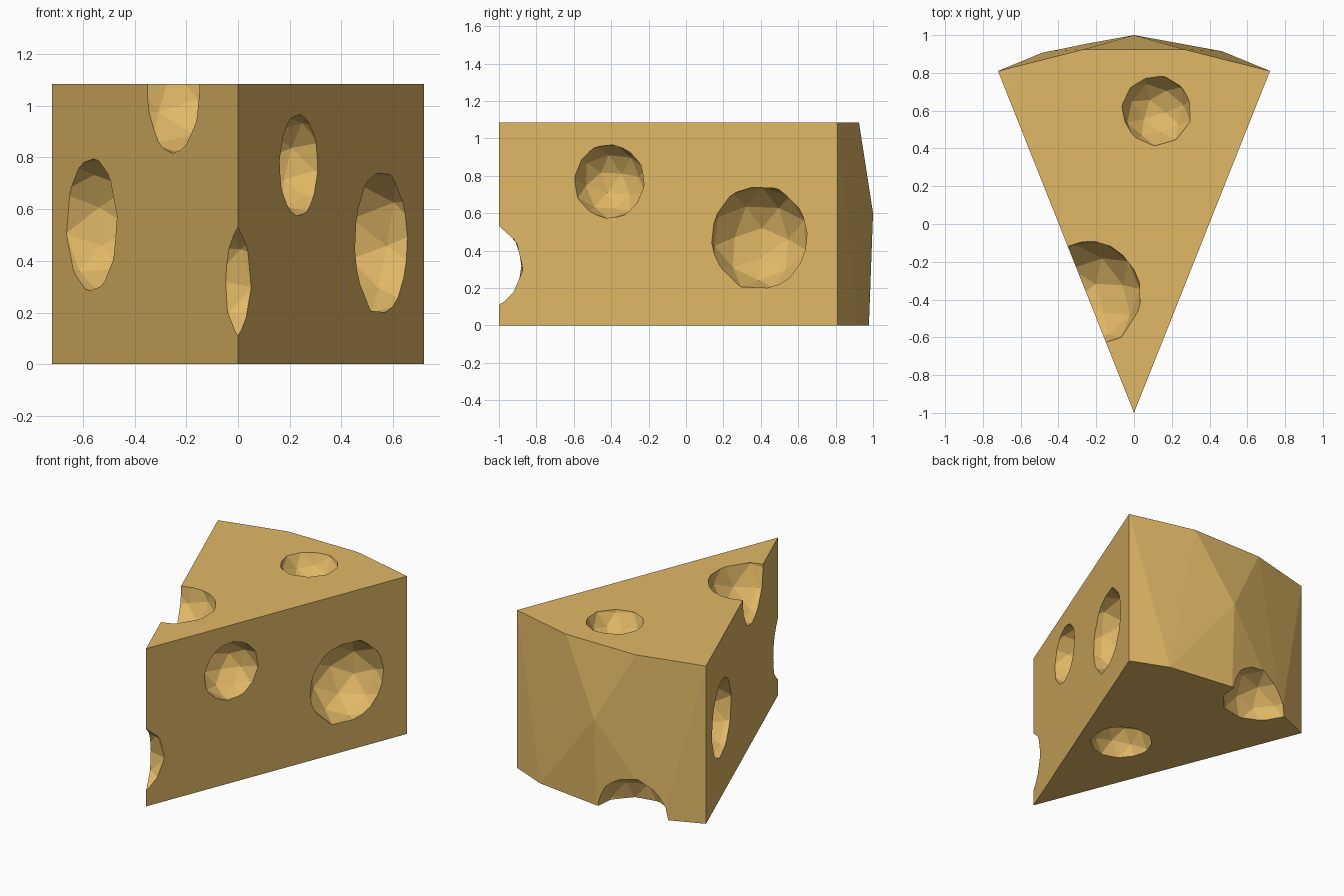
import bpy, bmesh
from mathutils import Matrix, Vector, Euler

if "Cube" in bpy.data.objects:
    bpy.data.objects.remove(bpy.data.objects["Cube"])

H = 1.085  # wedge height

mat = bpy.data.materials.new("cheese_yellow")
mat.diffuse_color = (0.753, 0.479, 0.133, 1.0)
mat.use_nodes = True
mat.node_tree.nodes["Principled BSDF"].inputs["Base Color"].default_value = mat.diffuse_color


def make_object(name, bm):
    bmesh.ops.recalc_face_normals(bm, faces=bm.faces[:])
    me = bpy.data.meshes.new(name)
    bm.to_mesh(me)
    bm.free()
    me.materials.append(mat)
    ob = bpy.data.objects.new(name, me)
    bpy.context.collection.objects.link(ob)
    return ob


# Wedge body: hull of a pointed slice with a bulging, faceted rind
top = [(0, -1), (0.72, 0.81), (0.265, 0.925), (-0.265, 0.925), (-0.72, 0.81)]
bottom = [(0, -1), (0.72, 0.81), (0.465, 0.915), (0, 0.978), (-0.465, 0.915), (-0.72, 0.81)]
points = [(x, y, H) for x, y in top] + [(x, y, 0) for x, y in bottom] + [(0, 1, 0.6)]
bm = bmesh.new()
for p in points:
    bm.verts.new(p)
bmesh.ops.convex_hull(bm, input=bm.verts[:])
bmesh.ops.dissolve_limit(bm, angle_limit=0.01, verts=bm.verts[:], edges=bm.edges[:])
wedge = make_object("cheese_wedge", bm)

# Holes: low-poly spheres (centre, radius)
holes = [
    ((0.12, 0.60, H + 0.05), 0.19),       # top
    ((-0.245, -0.37, H + 0.01), 0.285),   # top left edge
    ((-0.57, 0.42, 0.54), 0.262),         # left side
    ((0.235, -0.41, 0.77), 0.20),         # right side, small
    ((0.56, 0.39, 0.47), 0.28),           # right side, large
    ((0, -1.12, 0.32), 0.25),             # front tip
    ((0.09, -0.02, -0.03), 0.20),         # underside
    ((-0.26, 0.96, -0.01), 0.25),         # lower back edge
]
bm = bmesh.new()
for i, (c, r) in enumerate(holes):
    turn = Euler((0.3 + 0.7 * i, 0.2 + 0.4 * i, 0.5 * i)).to_matrix().to_4x4()
    bmesh.ops.create_icosphere(bm, subdivisions=2, radius=r * 1.02,
                               matrix=Matrix.Translation(Vector(c)) @ turn)
cutter = make_object("hole_cutter", bm)
cutter.hide_render = True

# Carve the holes
mod = wedge.modifiers.new("holes", 'BOOLEAN')
mod.operation = 'DIFFERENCE'
mod.solver = 'EXACT'
mod.object = cutter
bpy.context.view_layer.objects.active = wedge
bpy.ops.object.modifier_apply(modifier=mod.name)
bpy.data.objects.remove(cutter)
